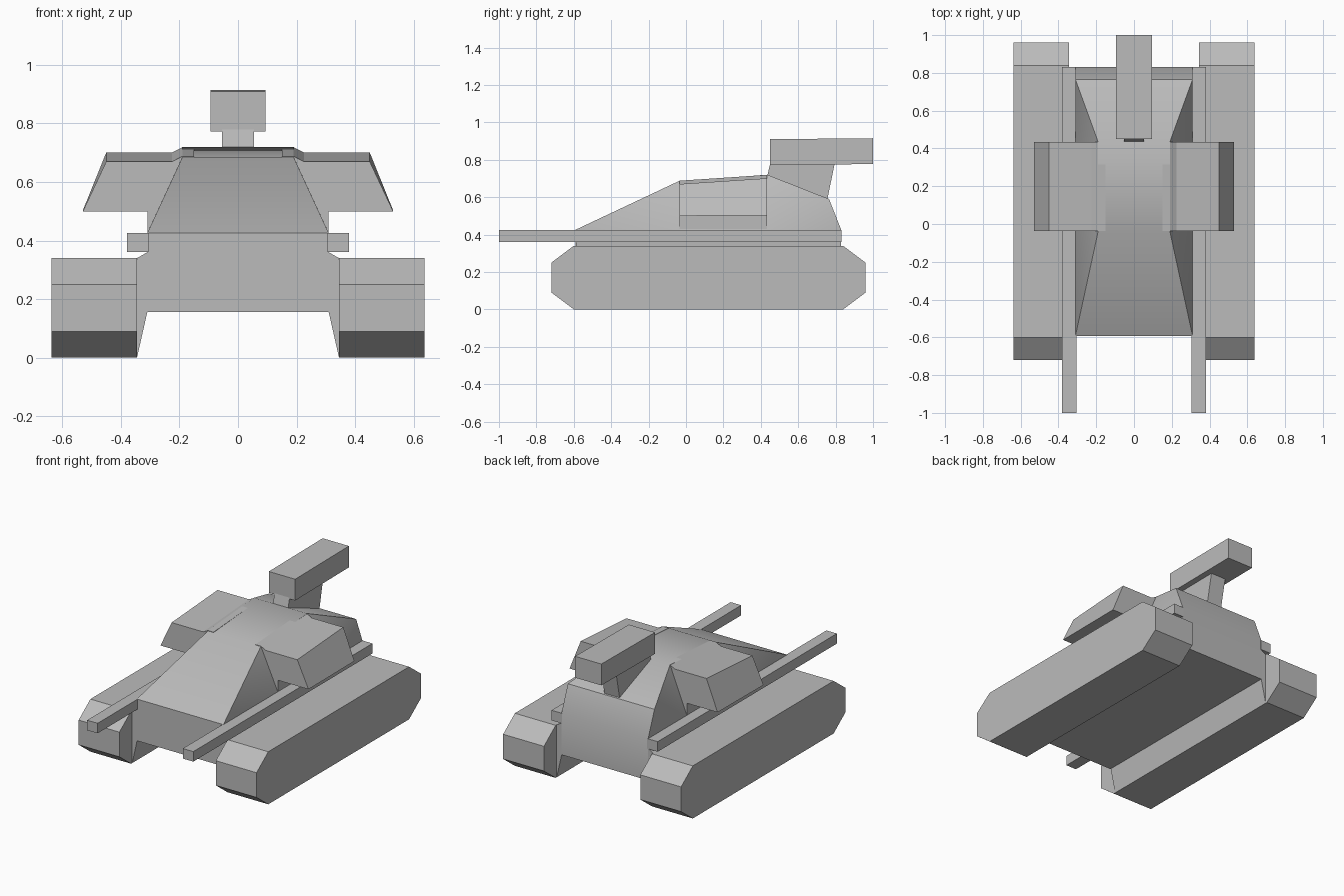
import bpy, bmesh

if "Cube" in bpy.data.objects:
    bpy.data.objects.remove(bpy.data.objects["Cube"], do_unlink=True)

grey = bpy.data.materials.new("plain grey")
grey.use_nodes = True
grey.diffuse_color = (0.5, 0.5, 0.5, 1)
grey.node_tree.nodes["Principled BSDF"].inputs["Base Color"].default_value = (0.5, 0.5, 0.5, 1)


def make(name, verts, faces, mirror=False):
    mesh = bpy.data.meshes.new(name)
    mesh.from_pydata(verts, [], faces)
    bm = bmesh.new()
    bm.from_mesh(mesh)
    bmesh.ops.recalc_face_normals(bm, faces=bm.faces)
    bm.to_mesh(mesh)
    bm.free()
    mesh.materials.append(grey)
    obj = bpy.data.objects.new(name, mesh)
    bpy.context.collection.objects.link(obj)
    if mirror:
        obj.modifiers.new("Mirror", 'MIRROR')
    return obj


def loft(name, a, b, mirror=False):
    """Solid between two matching rings of points."""
    n = len(a)
    sides = [(i, (i + 1) % n, n + (i + 1) % n, n + i) for i in range(n)]
    return make(name, a + b, sides + [tuple(range(n)), tuple(range(n, 2 * n))], mirror)


def along_x(name, profile, x0, x1, mirror=False):
    return loft(name, [(x0, y, z) for y, z in profile], [(x1, y, z) for y, z in profile], mirror)


def along_y(name, profile, y0, y1, mirror=False):
    return loft(name, [(x, y0, z) for x, z in profile], [(x, y1, z) for x, z in profile], mirror)


# Tracks: chamfered side profile
track = [(-0.72, 0.09), (-0.72, 0.25), (-0.6, 0.34), (0.84, 0.34),
         (0.96, 0.25), (0.96, 0.09), (0.84, 0), (-0.6, 0)]
along_x("tracks", track, 0.345, 0.637, True)

# Sloped skirts joining tracks to hull
along_y("inner_skirts", [(0.3, 0.155), (0.31, 0.155), (0.345, 0), (0.35, 0.34),
                         (0.345, 0.34), (0.31, 0.36), (0.3, 0.36)], -0.589, 0.829, True)

# Long forward barrels lying along the hull
along_y("side_barrels", [(0.305, 0.36), (0.38, 0.36), (0.38, 0.425), (0.305, 0.425)],
        -1, 0.832, True)

# Hull and superstructure: stations of y, half width, z
stations = [(-0.592, 0.31, 0.425), (-0.04, 0.19, 0.685), (0.435, 0.19, 0.72),
            (0.765, 0.31, 0.59), (0.83, 0.31, 0.425), (0.83, 0.31, 0.155),
            (-0.592, 0.31, 0.155), (-0.04, 0.31, 0.425), (0.435, 0.31, 0.425)]
n = len(stations)
verts = [(s * w, y, z) for s in (-1, 1) for y, w, z in stations]
strip = [(i, (i + 1) % 7, n + (i + 1) % 7, n + i) for i in range(7)]
wall = [(0, 7, 1), (7, 8, 2, 1), (8, 3, 2), (8, 4, 3), (0, 6, 5, 4, 8, 7)]
hull = make("hull", verts, strip + wall + [tuple(n + i for i in f) for f in wall])

# Side pods, slightly higher at the rear
pod = [(0.15, 0.688, 1), (0.19, 0.688, 1), (0.225, 0.67, 1), (0.45, 0.67, 1),
       (0.53, 0.5, 0.1), (0.31, 0.5, 0.1), (0.31, 0.43, 0), (0.15, 0.43, 0)]
loft("side_pods", [(x, -0.036, z) for x, z, k in pod],
     [(x, 0.434, z + 0.031 * k) for x, z, k in pod], True)

# Rear turret on its pedestal
along_x("turret_pedestal", [(0.435, 0.715), (0.45, 0.78), (0.795, 0.78),
                            (0.755, 0.585), (0.6, 0.6)], -0.054, 0.054)
along_x("turret_block", [(0.45, 0.772), (0.45, 0.91), (1, 0.915), (1, 0.777)], -0.094, 0.094)

# Soft shading over the shallow bends of the hull
bpy.ops.object.select_all(action='DESELECT')
hull.select_set(True)
bpy.context.view_layer.objects.active = hull
bpy.ops.object.shade_smooth_by_angle(angle=0.5236)
